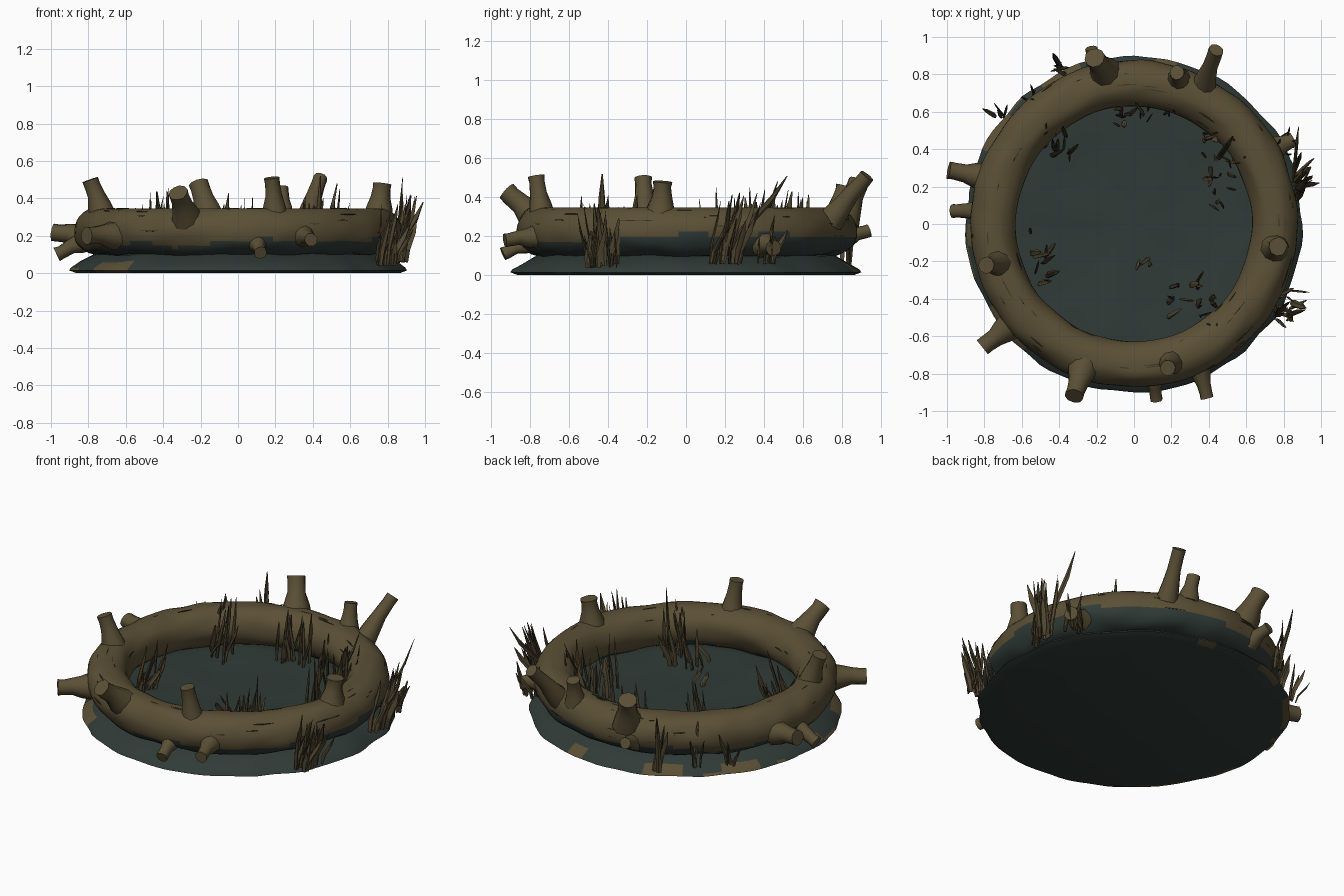
import bpy, bmesh, math, random
from mathutils import Vector, noise

random.seed(7)
cube = bpy.data.objects.get("Cube")
if cube:
    bpy.data.objects.remove(cube)


def material(name, rgb):
    m = bpy.data.materials.new(name)
    m.use_nodes = True
    m.diffuse_color = (*rgb, 1)
    bsdf = m.node_tree.nodes["Principled BSDF"]
    bsdf.inputs["Base Color"].default_value = (*rgb, 1)
    bsdf.inputs["Roughness"].default_value = 0.9
    return m


BARK = material("bark brown", (0.105, 0.08, 0.037))
SILT = material("dark teal silt", (0.029, 0.043, 0.038))
REED = material("dry reed brown", (0.085, 0.064, 0.031))
DARK = material("dark wood", (0.042, 0.033, 0.017))


def finish(bm, name, mats, rule=None, angle=40):
    bmesh.ops.recalc_face_normals(bm, faces=bm.faces)
    if rule:
        for f in bm.faces:
            f.material_index = rule(f)
    me = bpy.data.meshes.new(name)
    bm.to_mesh(me)
    bm.free()
    for m in mats:
        me.materials.append(m)
    ob = bpy.data.objects.new(name, me)
    bpy.context.collection.objects.link(ob)
    bpy.ops.object.select_all(action="DESELECT")
    ob.select_set(True)
    bpy.context.view_layer.objects.active = ob
    bpy.ops.object.shade_smooth_by_angle(angle=math.radians(angle))
    return ob


def bridge(bm, a, b):
    n = len(a)
    for i in range(n):
        bm.faces.new((a[i], a[(i + 1) % n], b[(i + 1) % n], b[i]))


def tube(bm, path, radii, sides=8, flat=1.0, twist=0.0, rough=0.0):
    """Tapered limb along a path, optionally flattened into a blade."""
    path = [Vector(p) for p in path]
    d = (path[-1] - path[0]).normalized()
    u = d.orthogonal().normalized()
    v = d.cross(u)
    u, v = u * math.cos(twist) + v * math.sin(twist), v * math.cos(twist) - u * math.sin(twist)
    rings = []
    for p, r in zip(path, radii):
        ring = []
        for i in range(sides):
            a = math.tau * i / sides
            k = r * (1 + random.uniform(-rough, rough))
            ring.append(bm.verts.new(p + u * math.cos(a) * k + v * math.sin(a) * k * flat))
        rings.append(ring)
    for a, b in zip(rings, rings[1:]):
        bridge(bm, a, b)
    bm.faces.new(rings[0])
    bm.faces.new(rings[-1])


def polar(r, a, z):
    return Vector((r * math.cos(a), r * math.sin(a), z))


def wobble(p, scale=4.0):
    return noise.noise(Vector(p) * scale)


# Shallow base dish with a sloped, uneven rim
PROFILE = [(0.86, 0.0), (0.9, 0.015), (0.89, 0.03), (0.84, 0.06), (0.77, 0.1),
           (0.65, 0.11), (0.5, 0.095), (0.35, 0.09), (0.18, 0.09)]
bm = bmesh.new()
loops = []
for r, z in PROFILE:
    loop = []
    for i in range(96):
        a = math.tau * i / 96
        edge = 0.022 * wobble(polar(1, a, 2), 5) if r > 0.8 else 0
        lift = 0.015 * wobble(polar(r, a, 0)) if z > 0.05 else 0
        loop.append(bm.verts.new(polar(r + edge, a, z + lift)))
    loops.append(loop)
for a, b in zip(loops, loops[1:]):
    bridge(bm, a, b)
bm.faces.new(loops[0])
top = bm.verts.new((0, 0, 0.09))
for i in range(96):
    bm.faces.new((loops[-1][i], loops[-1][(i + 1) % 96], top))


def base_rule(f):
    c = f.calc_center_median()
    side = -c.x + 0.5 * c.y
    rim = c.xy.length > 0.8 and c.z < 0.07
    return 1 if rim and side > 0.15 and wobble(c, 5) > -0.05 else 0


finish(bm, "base_dish", [SILT, BARK], base_rule, 50)

# Closed ring of trunk, silted along its lower side
bm = bmesh.new()
loops = []
for i in range(144):
    a = math.tau * i / 144
    loop = []
    for j in range(28):
        t = math.tau * j / 28
        bump = 0.012 * wobble(polar(1 + 0.3 * math.cos(t), a, 0.3 * math.sin(t)), 4)
        r = 0.122 + bump
        z = 0.225 + (r + 0.004) * math.sin(t)
        loop.append(bm.verts.new(polar(0.752 + r * math.cos(t), a, min(z, 0.347))))
    loops.append(loop)
for a, b in zip(loops, loops[1:] + loops[:1]):
    bridge(bm, a, b)


def ring_rule(f):
    c = f.calc_center_median()
    a = math.atan2(c.y, c.x)
    outer = c.xy.length > 0.75
    patch = 0.06 * max(0, math.cos(a - 0.4)) if outer else -0.02
    return 1 if c.z < 0.155 + patch + 0.05 * wobble(c, 3.5) else 0


finish(bm, "trunk_ring", [BARK, SILT], ring_rule, 50)

# Fine bark creases lying on the trunk
bm = bmesh.new()
for _ in range(60):
    a, t = random.uniform(0, math.tau), random.uniform(-0.2, 3.0)
    r, z = 0.752 + 0.121 * math.cos(t), min(0.225 + 0.124 * math.sin(t), 0.346)
    span = random.uniform(0.03, 0.09)
    tube(bm, [polar(r, a + s * span, z) for s in (-1, 0, 1)], (0.001, 0.004, 0.001), 4)
finish(bm, "bark_creases", [DARK])

# Broken branch stubs: root, tip, radius
STUBS = [
    ((-0.66, -0.54, 0.2), (-0.81, -0.66, 0.2), 0.05),
    ((-0.27, -0.76, 0.28), (-0.32, -0.92, 0.43), 0.055),
    ((0.1, -0.8, 0.17), (0.12, -0.94, 0.11), 0.036),
    ((0.35, -0.77, 0.2), (0.39, -0.93, 0.18), 0.038),
    ((0.2, -0.74, 0.3), (0.18, -0.77, 0.51), 0.044),
    ((0.75, -0.13, 0.3), (0.77, -0.12, 0.48), 0.052),
    ((0.37, 0.74, 0.28), (0.44, 0.93, 0.51), 0.042),
    ((0.24, 0.77, 0.3), (0.23, 0.81, 0.46), 0.042),
    ((-0.15, 0.8, 0.28), (-0.21, 0.89, 0.48), 0.057),
    ((-0.8, 0.25, 0.19), (-0.99, 0.29, 0.22), 0.05),
    ((-0.8, 0.07, 0.18), (-0.97, 0.07, 0.1), 0.04),
    ((-0.72, -0.21, 0.3), (-0.79, -0.22, 0.5), 0.047),
    ((-0.2, 0.8, 0.18), (-0.23, 0.94, 0.23), 0.036),
    ((0.74, 0.4, 0.16), (0.85, 0.45, 0.14), 0.045),
]
bm = bmesh.new()
for root, tip, r in STUBS:
    root, tip = Vector(root), Vector(tip)
    path = [root.lerp(tip, k) for k in (0, 0.3, 0.55, 0.85, 1)]
    path[2].z += 0.006
    tube(bm, path, (r * 1.6, r * 1.3, r, r * 0.92, r * 0.95), 10, rough=0.06)
finish(bm, "branch_stubs", [BARK], angle=50)

# Reed clumps: centre, spread, count, root height, top height, lean
CLUMPS = [
    ((0.05, 0.58), (0.16, 0.04), 16, 0.09, 0.42, (0, 0.02)),
    ((0.45, 0.3), (0.09, 0.21), 26, 0.09, 0.44, (0.03, -0.02)),
    ((-0.42, 0.42), (0.08, 0.08), 12, 0.09, 0.44, (0.03, 0.04)),
    ((-0.52, -0.18), (0.06, 0.16), 11, 0.09, 0.4, (0.05, 0.04)),
    ((0.3, -0.42), (0.14, 0.13), 20, 0.08, 0.4, (0.04, 0.02)),
    ((0.07, -0.2), (0.05, 0.02), 3, 0.08, 0.22, (0, 0)),
    ((0.8, -0.43), (0.06, 0.08), 20, 0.04, 0.36, (0.05, 0)),
    ((0.87, 0.2), (0.03, 0.09), 16, 0.06, 0.42, (0.07, 0.06)),
    ((0.8, 0.4), (0.04, 0.06), 7, 0.06, 0.3, (0.02, 0.04)),
    ((-0.38, 0.82), (0.05, 0.03), 6, 0.05, 0.42, (-0.02, 0.03)),
    ((-0.55, 0.7), (0.02, 0.04), 4, 0.06, 0.42, (0, 0.03)),
    ((-0.71, 0.58), (0.03, 0.02), 4, 0.08, 0.37, (-0.03, 0.03)),
]


def blade(bm, root, tip, w):
    root, tip = Vector(root), Vector(tip)
    tip.x = max(-0.98, min(0.99, tip.x))
    path = [root.lerp(tip, k) for k in (0, 0.3, 0.7, 1)]
    path[1] -= Vector((tip.x - root.x, tip.y - root.y, 0)) * 0.15
    tube(bm, path, (w * 0.7, w, w * 0.85, w * 0.15), 5, 0.4, random.uniform(0, 3), 0.25)


bm = bmesh.new()
for (cx, cy), (sx, sy), n, z0, z1, (lx, ly) in CLUMPS:
    for _ in range(n):
        x, y = cx + random.uniform(-sx, sx), cy + random.uniform(-sy, sy)
        h = z0 + (z1 - z0) * random.uniform(0.45, 1.05)
        tip = (x + lx + random.uniform(-0.05, 0.05), y + ly + random.uniform(-0.05, 0.05), h)
        blade(bm, (x, y, z0), tip, random.uniform(0.011, 0.02))
# Longest single reeds
for root, tip, w in [((0.42, -0.43, 0.09), (0.44, -0.43, 0.52), 0.024),
                     ((0.85, 0.24, 0.1), (0.88, 0.52, 0.51), 0.018),
                     ((0.86, 0.2, 0.1), (0.99, 0.22, 0.38), 0.018),
                     ((0.84, -0.42, 0.05), (0.92, -0.45, 0.35), 0.022),
                     ((0.45, 0.35, 0.1), (0.53, 0.47, 0.48), 0.018)]:
    blade(bm, root, tip, w)
finish(bm, "reed_clumps", [REED, DARK],
       lambda f: 1 if wobble(f.calc_center_median(), 9) > 0.22 else 0, 30)
